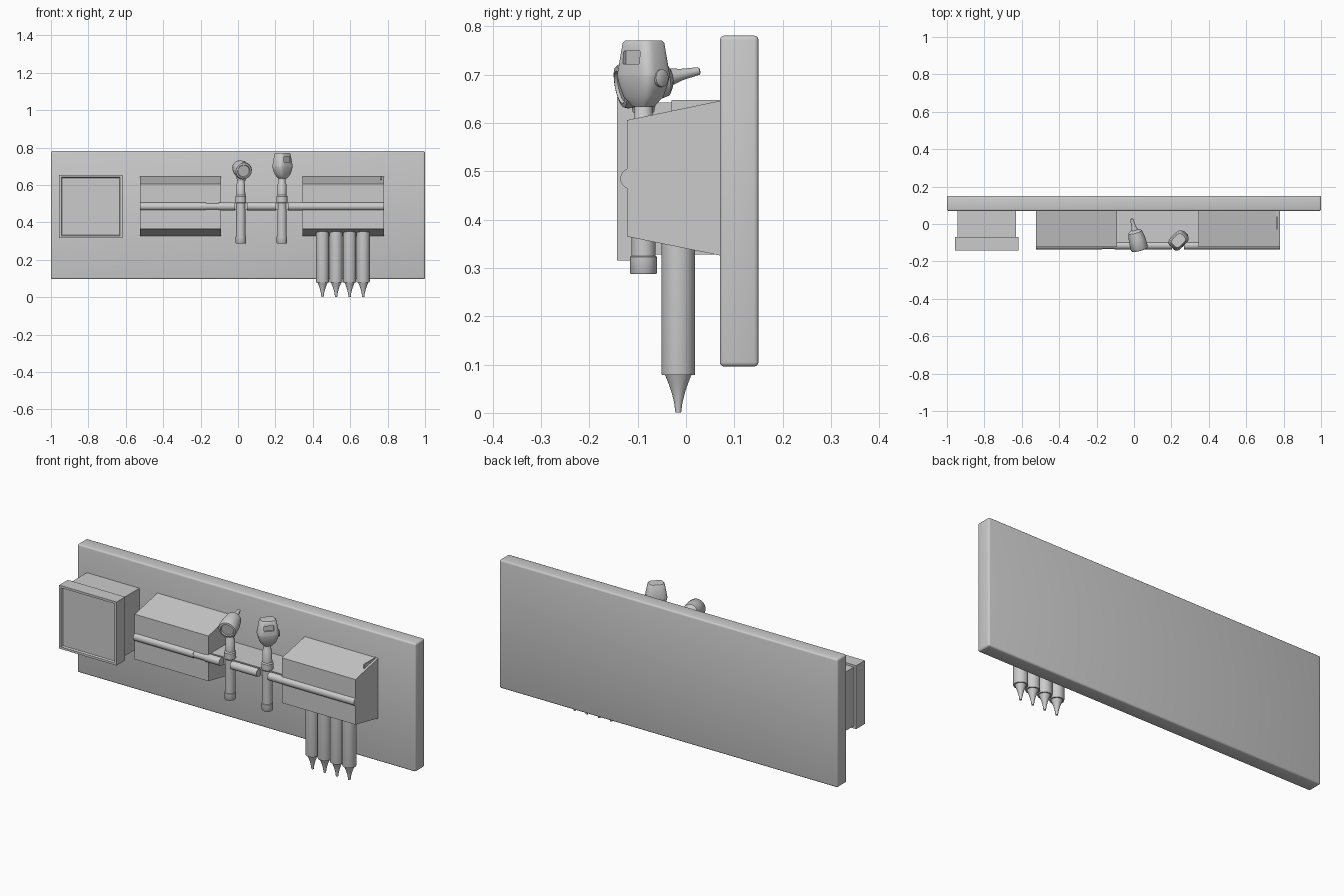
import bpy, bmesh, math
from mathutils import Vector, Matrix

if "Cube" in bpy.data.objects:
    bpy.data.objects.remove(bpy.data.objects["Cube"])


def finish(name, bm, smooth=True):
    bmesh.ops.recalc_face_normals(bm, faces=bm.faces)
    me = bpy.data.meshes.new(name)
    bm.to_mesh(me)
    bm.free()
    ob = bpy.data.objects.new(name, me)
    bpy.context.collection.objects.link(ob)
    if smooth:
        bpy.ops.object.select_all(action='DESELECT')
        ob.select_set(True)
        bpy.context.view_layer.objects.active = ob
        bpy.ops.object.shade_smooth_by_angle(angle=math.radians(35))
    return ob


def box(name, x, y, z, bevel=0):
    bm = bmesh.new()
    bmesh.ops.create_cube(bm, size=1)
    for v in bm.verts:
        v.co = [a + (b - a) * (c + .5) for (a, b), c in zip((x, y, z), v.co)]
    if bevel:
        bmesh.ops.bevel(bm, geom=bm.edges[:], offset=bevel, segments=3,
                        profile=.5, affect='EDGES')
    return finish(name, bm, bool(bevel))


def loft(bm, rings):
    rows = [[bm.verts.new(p) for p in ring] for ring in rings]
    n = len(rows[0])
    for a, b in zip(rows, rows[1:]):
        for i in range(n):
            bm.faces.new((a[i], a[(i + 1) % n], b[(i + 1) % n], b[i]))
    bm.faces.new(rows[0])
    bm.faces.new(rows[-1])


def lathe(name, profile, base, axis=(0, 0, 1), n=32):
    """profile: (radius, distance along axis)"""
    bm = bmesh.new()
    loft(bm, [[(r * math.cos(math.tau * i / n), r * math.sin(math.tau * i / n), t)
               for i in range(n)] for r, t in profile])
    rot = Vector(axis).to_track_quat('Z', 'Y').to_matrix().to_4x4()
    bm.transform(Matrix.Translation(base) @ rot)
    return finish(name, bm)


# wall board
box("wall_board", (-1, 1), (.07, .15), (.096, .781), .009)

# gauge on the left: rear housing and recessed front frame
box("gauge_housing", (-.943, -.632), (-.075, .075), (.328, .643))
bm = bmesh.new()
rim = lambda m, y: [(-.957 + m, y, .315 + m), (-.618 - m, y, .315 + m),
                    (-.618 - m, y, .654 - m), (-.957 + m, y, .654 - m)]
loft(bm, [rim(0, -.07), rim(0, -.143), rim(.012, -.143), rim(.016, -.134)])
finish("gauge_front_frame", bm, False)

# two sloped wall housings
for name, x0, x1 in (("left_housing", -.525, -.09), ("right_housing", .345, .78)):
    bm = bmesh.new()
    prof = [(.075, .647), (-.122, .606), (-.122, .365), (.075, .325)]
    loft(bm, [[(x, y, z) for y, z in prof] for x in (x0, x1)])
    finish(name, bm, False)

# shelf bridging the housings
box("bridge_shelf", (-.1, .355), (-.1, .075), (.466, .506))

# front rail, broken where the handles hang, with a connector sleeve
for i, (a, b) in enumerate(((-.525, -.172), (-.105, -.017), (.047, .203), (.267, .78))):
    lathe(f"rail_{i}", [(.021, 0), (.021, b - a)], (a, -.115, .485), (1, 0, 0))
lathe("rail_connector", [(.018, 0), (.018, .067)], (-.172, -.115, .485), (1, 0, 0))

# tip dispenser tubes
for i in range(4):
    lathe(f"dispenser_tube_{i}",
          [(.006, 0), (.0085, .02), (.014, .042), (.021, .062), (.027, .077),
           (.034, .077), (.035, .082), (.035, .37)],
          (.452 + .0725 * i, -.016, .001))
# thin seam strip at the dispenser end
box("dispenser_end_strip", (.762, .768), (-.03, .07), (.62, .648))

# instrument handles
HANDLE = [(.026, 0), (.028, .003), (.028, .036), (.025, .038), (.025, .215),
          (.029, .22), (.029, .252), (.024, .258), (.023, .318), (.019, .324), (.018, .37)]
for name, x in (("left_handle", .015), ("right_handle", .235)):
    lathe(name, HANDLE, (x, -.088, .287))

# left head: barrel with eyepiece recess and a cone
back, tip = Vector((.031, -.138, .674)), Vector((-.013, .028, .708))
axis = tip - back
lathe("left_head",
      [(.031, .006), (.034, 0), (.043, .002), (.047, .01), (.045, .06), (.038, .1),
       (.027, .108), (.018, .112), (.012, .135), (.008, axis.length - .002),
       (.006, axis.length)], back, axis)
lathe("left_head_neck", [(.022, 0), (.026, .02), (.03, .05)], (.017, -.088, .622))

# right head: rounded, angled block with a window
bm = bmesh.new()
rot = Matrix.Rotation(math.radians(45), 3, 'Z')
rings = []
for z, a, b in ((.634, .02, .018), (.64, .026, .022), (.655, .04, .031), (.68, .049, .037),
                (.697, .053, .04), (.70, .053, .04), (.765, .041, .033), (.771, .036, .028)):
    ring = []
    for i in range(32):
        c, s = math.cos(math.tau * i / 32), math.sin(math.tau * i / 32)
        p = Vector((a * math.copysign(abs(c) ** .55, c), b * math.copysign(abs(s) ** .55, s), 0))
        ring.append(rot @ p + Vector((.238, -.088, z)))
    rings.append(ring)
loft(bm, rings)
head = finish("right_head", bm)

# window recess, facing front right
cutter = box("window_cutter", (-.024, .024), (-.06, -.027), (.722, .749))
cutter.data.transform(Matrix.Translation((.238, -.088, 0)) @ rot.to_4x4())
cutter.hide_render = True
cutter.hide_set(True)
mod = head.modifiers.new("window", 'BOOLEAN')
mod.operation = 'DIFFERENCE'
mod.object = cutter

# focus dial on its side
lathe("right_head_dial", [(.018, 0), (.018, .017), (.015, .019)],
      (.265, -.061, .693), (1, 1, 0))
